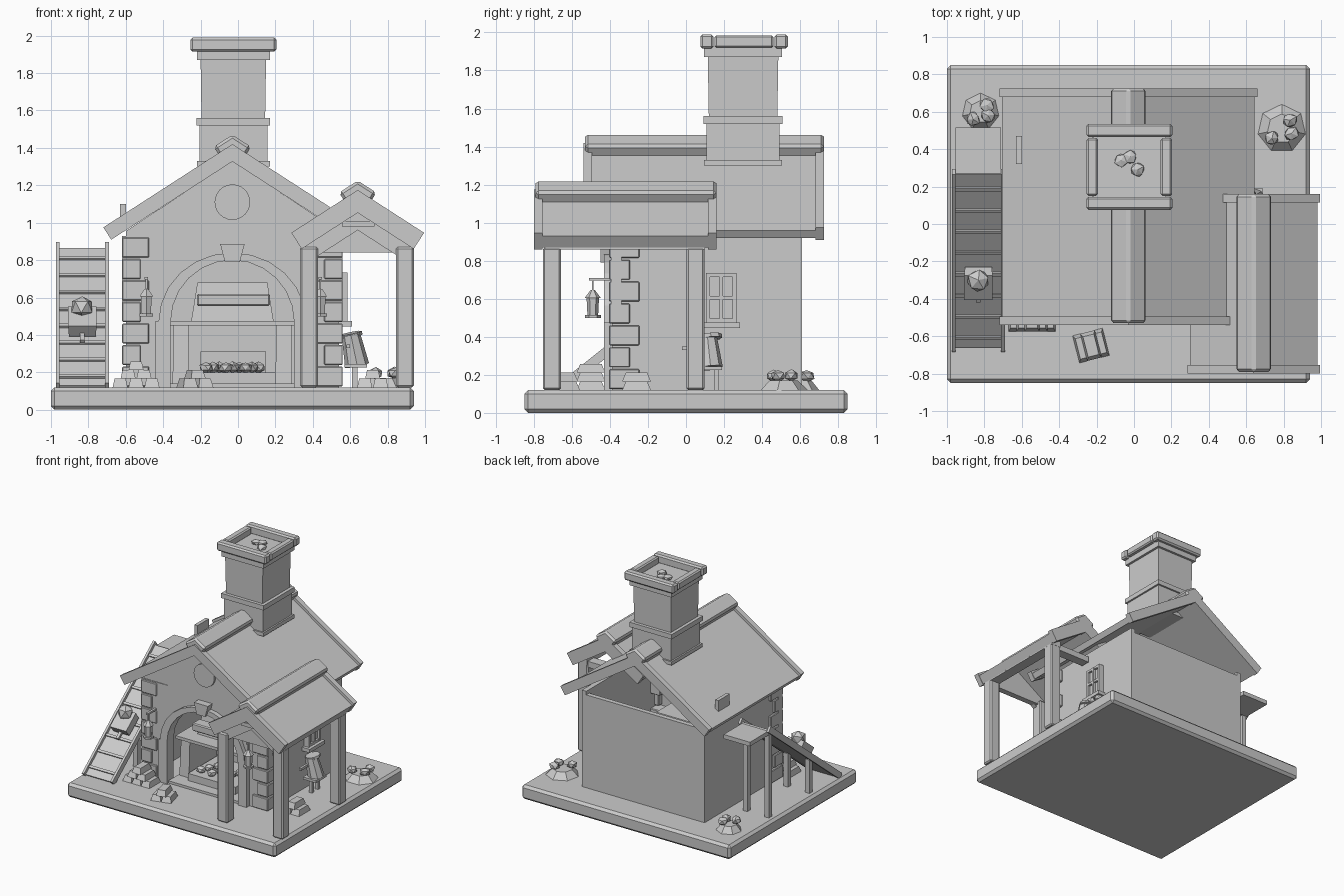
import bpy, bmesh, math, random
from mathutils import Matrix, Vector

random.seed(4)
if "Cube" in bpy.data.objects:
    bpy.data.objects.remove(bpy.data.objects["Cube"])

stone = bpy.data.materials.new("plain_grey")
stone.use_nodes = True
GREY = (0.6, 0.6, 0.6, 1)
stone.diffuse_color = GREY
stone.node_tree.nodes["Principled BSDF"].inputs["Base Color"].default_value = GREY

SLOPE = 0.645   # roof pitch
CX = -0.03      # house centre line
G = 0.12        # ground level


def finish(name, bm, bevel=0):
    bmesh.ops.recalc_face_normals(bm, faces=bm.faces)
    mesh = bpy.data.meshes.new(name)
    bm.to_mesh(mesh)
    bm.free()
    mesh.materials.append(stone)
    ob = bpy.data.objects.new(name, mesh)
    bpy.context.collection.objects.link(ob)
    if bevel:
        mod = ob.modifiers.new("bevel", "BEVEL")
        mod.width, mod.segments = bevel, 1
    return ob


def box(name, x, y, z, bevel=0, taper=1):
    """Box from (min, max) pairs; taper scales the top."""
    bm = bmesh.new()
    bmesh.ops.create_cube(bm, size=1)
    for v in bm.verts:
        k = taper if v.co.z > 0 else 1
        v.co = [(a + b) / 2 + c * (b - a) * s for (a, b), c, s in zip((x, y, z), v.co, (k, k, 1))]
    return finish(name, bm, bevel)


def prism(name, pts, y0, y1, bevel=0):
    """Extrude an x-z outline along y."""
    bm = bmesh.new()
    face = bm.faces.new([bm.verts.new((x, y0, z)) for x, z in pts])
    out = bmesh.ops.extrude_face_region(bm, geom=[face])["geom"]
    bmesh.ops.translate(bm, vec=(0, y1 - y0, 0), verts=[v for v in out if isinstance(v, bmesh.types.BMVert)])
    return finish(name, bm, bevel)


def cone(name, loc, r1, r2, h, sides, rot=(0, 0, 0), bevel=0):
    bm = bmesh.new()
    bmesh.ops.create_cone(bm, cap_ends=True, segments=sides, radius1=r1, radius2=r2, depth=h)
    ob = finish(name, bm, bevel)
    ob.location, ob.rotation_euler = loc, rot
    return ob


def rock(name, loc, r, flat=0.8):
    bm = bmesh.new()
    bmesh.ops.create_icosphere(bm, subdivisions=1, radius=r)
    for v in bm.verts:
        v.co *= random.uniform(0.85, 1.1)
        v.co.z *= flat
    ob = finish(name, bm)
    ob.location, ob.rotation_euler = loc, (0, 0, random.uniform(0, 6))


def chevron(name, cx, peak, half, thick, y0, y1, bevel=0):
    """Both roof slopes as one folded slab with square-cut eaves."""
    n = thick / math.hypot(1, SLOPE)
    ang = math.atan(SLOPE)
    ex, ez = half - n * math.sin(ang), peak - SLOPE * half - n * math.cos(ang)
    pts = [(cx, peak), (cx + half, peak - SLOPE * half), (cx + ex, ez),
           (cx, peak - thick), (cx - ex, ez), (cx - half, peak - SLOPE * half)]
    return prism(name, pts, y0, y1, bevel)


def roof(name, cx, peak, half, thick, y0, y1):
    chevron(name + "_slab", cx, peak - 0.025, half - 0.015, thick - 0.035, y0 + 0.04, y1 - 0.04)
    chevron(name + "_front_board", cx, peak, half, thick, y0, y0 + 0.045)
    chevron(name + "_back_board", cx, peak, half, thick, y1 - 0.045, y1)
    chevron(name + "_ridge_cap", cx, peak + 0.05, 0.1, 0.1, y0 + 0.01, y1, 0.015)


# Base and walls
box("base", (-1, 0.94), (-0.85, 0.85), (0, G), 0.02)
box("back_wall", (-0.6, 0.54), (0.57, 0.61), (G, 0.9))
for side in (-1, 1):
    x = CX + side * 0.55
    box("side_wall", (x - 0.02, x + 0.02), (-0.38, 0.61), (G, 0.93))

# Front gable with arched opening
arch = [(CX + 0.33 * math.cos(a), 0.47 + 0.33 * math.sin(a)) for a in [math.pi * i / 12 for i in range(13)]]
wall = [(-0.6, G), (-0.6, 0.955), (CX, 1.33), (0.54, 0.955), (0.54, G), (0.3, G)] + arch + [(-0.36, G)]
prism("front_gable", wall, -0.39, -0.34)
cone("gable_medallion", (CX, -0.38, 1.11), 0.095, 0.095, 0.06, 24, (math.pi / 2, 0, 0))
outer = [(CX + 0.395 * math.cos(a), 0.47 + 0.37 * math.sin(a)) for a in [math.pi * i / 12 for i in range(13)]]
prism("arch_ring", outer + arch[::-1], -0.43, -0.34)
prism("keystone", [(-0.07, 0.79), (0.01, 0.79), (0.035, 0.885), (-0.095, 0.885)], -0.45, -0.35)
for s in (-1, 1):
    x = CX + s * 0.37
    box("arch_pillar", (x - 0.04, x + 0.04), (-0.43, -0.34), (G, 0.475))
    x = CX + s * 0.47
    box("front_pier", (x - 0.12, x + 0.12), (-0.395, -0.34), (0.48, 0.93))
    # Alternating corner stones
    for i in range(7):
        w, d = ((0.145, 0.16), (0.1, 0.11))[i % 2]
        corner = CX + s * 0.59
        xs = sorted((corner, corner - s * w))
        box("corner_stone", xs, (-0.405, -0.405 + d), (0.125 + i * 0.115, 0.23 + i * 0.115), 0.005)

# Roofs
roof("main_roof", CX, 1.42, 0.69, 0.093, -0.54, 0.725)
roof("porch_roof", 0.64, 1.175, 0.355, 0.122, -0.8, 0.16)
chevron("porch_gable", 0.64, 1.06, 0.3, 0.1, -0.74, -0.7)
prism("porch_gable_panel", [(0.36, 0.84), (0.92, 0.84), (0.92, 0.88), (0.64, 1.06), (0.36, 0.88)], -0.73, -0.68)
box("porch_gable_ledge", (0.555, 0.73), (-0.75, -0.7), (0.98, 1.01))
box("roof_vent", (-0.63, -0.6), (0.32, 0.47), (1.0, 1.1))

# Porch frame
for x, y in ((0.38, -0.705), (0.893, -0.705), (0.893, 0.05)):
    box("porch_post", (x - 0.048, x + 0.048), (y - 0.048, y + 0.048), (G, 0.87), 0.01)
box("porch_side_beam", (0.85, 0.94), (-0.74, 0.1), (0.86, 0.91))
box("porch_inner_beam", (0.55, 0.93), (0.01, 0.09), (0.84, 0.89))

# Chimney
def chimney(name, hw, z0, z1, bevel=0, taper=1):
    box(name, (-0.025 - hw, -0.025 + hw), (0.3 - hw - 0.01, 0.3 + hw + 0.01), (z0, z1), bevel, taper)


chimney("chimney_foot", 0.195, 1.3, 1.33)
chimney("chimney_lower", 0.182, 1.3, 1.53)
chimney("chimney_band", 0.197, 1.52, 1.56)
chimney("chimney_shaft", 0.17, 1.55, 1.88, 0, 1.03)
chimney("chimney_neck", 0.195, 1.87, 1.925)
for s in (-1, 1):
    y = 0.305 + s * 0.195
    box("cap_long_beam", (-0.255, 0.205), (y - 0.035, y + 0.035), (1.915, 1.99), 0.012)
    x = -0.025 + s * 0.198
    box("cap_short_beam", (x - 0.03, x + 0.03), (0.15, 0.46), (1.92, 1.985), 0.01)
for x, y in ((-0.07, 0.34), (0.02, 0.29), (-0.02, 0.36)):
    rock("chimney_ember", (x, y, 1.935), 0.04, 0.6)

# Hearth inside the arch
box("hearth_floor", (-0.36, 0.3), (-0.41, 0.2), (G, 0.14))
box("hearth_base", (-0.24, 0.2), (-0.32, 0.1), (G, 0.2))
box("fire_back", (-0.2, 0.15), (0.05, 0.1), (0.2, 0.31))
box("hearth_mantle", (-0.37, 0.31), (-0.3, 0.1), (0.45, 0.475))
box("hood_beam", (-0.22, 0.17), (-0.3, -0.2), (0.555, 0.62), 0.008)
box("hood", (-0.25, 0.19), (-0.18, 0.2), (0.475, 0.68), 0, 0.85)
for s in (-1, 1):
    x = CX + s * 0.275
    box("hearth_leg", (x - 0.045, x + 0.045), (-0.28, 0.1), (G, 0.45), 0, 0.9)
for i in range(9):
    rock("coal", (-0.17 + i * 0.035, -0.25 + 0.06 * (i % 3), 0.225), 0.04)

# Lanterns on brackets
for x in (-0.49, 0.44):
    y = -0.49
    box("lantern_bracket", (x - 0.01, x + 0.01), (y - 0.02, -0.39), (0.695, 0.71))
    box("lantern_chain", (x - 0.005, x + 0.005), (y - 0.005, y + 0.005), (0.64, 0.7))
    cone("lantern_roof", (x, y, 0.625), 0.042, 0.012, 0.04, 6)
    cone("lantern_glass", (x, y, 0.56), 0.028, 0.033, 0.1, 6)
    cone("lantern_bottom", (x, y, 0.506), 0.042, 0.042, 0.015, 6)

# Side window
box("window_pane", (0.54, 0.565), (0.115, 0.255), (0.48, 0.73))
for y in (0.115, 0.185, 0.255):
    box("window_upright", (0.54, 0.585), (y - 0.01, y + 0.01), (0.475, 0.735))
for z in (0.485, 0.605, 0.725):
    box("window_bar", (0.54, 0.583), (0.105, 0.265), (z - 0.01, z + 0.01))
box("window_sill", (0.54, 0.61), (0.08, 0.285), (0.445, 0.475))

# Ingot stacks
def ingots(x, y, rows, turn=0):
    spin = Matrix.Rotation(turn, 4, "Z")
    for r, count in enumerate(rows):
        for i in range(count):
            ob = box("ingot", (-0.04, 0.04), (-0.075, 0.075), (0, 0.046), 0, 0.75)
            ob.matrix_world = Matrix.Translation((x, y, G + r * 0.046)) @ spin @ Matrix.Translation(((i - (count - 1) / 2) * 0.085, 0, 0))


ingots(-0.545, -0.5, (3, 2, 1))
ingots(-0.23, -0.65, (2, 1), 0.25)
ingots(0.72, -0.26, (2, 1))

# Rubble heaps
for x, y, r in ((-0.82, 0.6, 0.1), (0.79, 0.51, 0.13)):
    cone("rubble_heap", (x, y, G + 0.025), r, r * 0.6, 0.05, 7)
    for dx, dy in ((0.35, 0.35), (-0.4, -0.4), (0.4, -0.2)):
        rock("rubble_stone", (x + dx * r, y + dy * r, 0.195), 0.042)

# Leaning barrel on a stand by the wall
cone("barrel", (0.62, 0.12, 0.32), 0.065, 0.05, 0.17, 8, (0.1, -0.2, 0))
cone("barrel_rim", (0.605, 0.13, 0.4), 0.06, 0.06, 0.02, 8, (0.1, -0.2, 0))
box("barrel_shelf", (0.57, 0.69), (0.05, 0.19), (0.225, 0.245))
for y in (0.08, 0.16):
    box("barrel_leg", (0.61, 0.64), (y - 0.012, y + 0.012), (G, 0.23))
box("barrel_handle", (0.58, 0.6), (-0.02, 0.1), (0.33, 0.35))

# Loading ramp: sloped parts are built level, then tilted about the foot
tilt = math.atan2(0.74, 0.93)
ramp = Matrix.Translation((-0.832, -0.66, 0.13)) @ Matrix.Rotation(tilt, 4, "X")


def on_ramp(name, x, y, z, bevel=0, taper=1):
    box(name, x, y, z, bevel, taper).matrix_world = ramp


on_ramp("ramp_deck", (-0.125, 0.125), (0, 1.18), (-0.02, 0))
for s in (-1, 1):
    on_ramp("ramp_rail", (s * 0.132 - 0.01, s * 0.132 + 0.01), (-0.01, 1.2), (-0.025, 0.025))
    for y, top in ((0.24, 0.82), (-0.3, 0.4)):
        x = -0.832 + s * 0.1
        box("ramp_leg", (x - 0.02, x + 0.02), (y - 0.02, y + 0.02), (G, top))
for i in range(8):
    on_ramp("ramp_slat", (-0.125, 0.125), (0.06 + i * 0.145, 0.08 + i * 0.145), (0, 0.012))
box("ramp_platform", (-0.955, -0.71), (0.26, 0.515), (0.82, 0.855))
on_ramp("cart", (-0.072, 0.072), (0.4, 0.56), (0.015, 0.09), 0, 1.05)
on_ramp("cart_tow_bar", (-0.012, 0.012), (0.34, 0.42), (0.02, 0.04))
rock("cart_ore", (-0.832, -0.3, 0.55), 0.065, 1)
